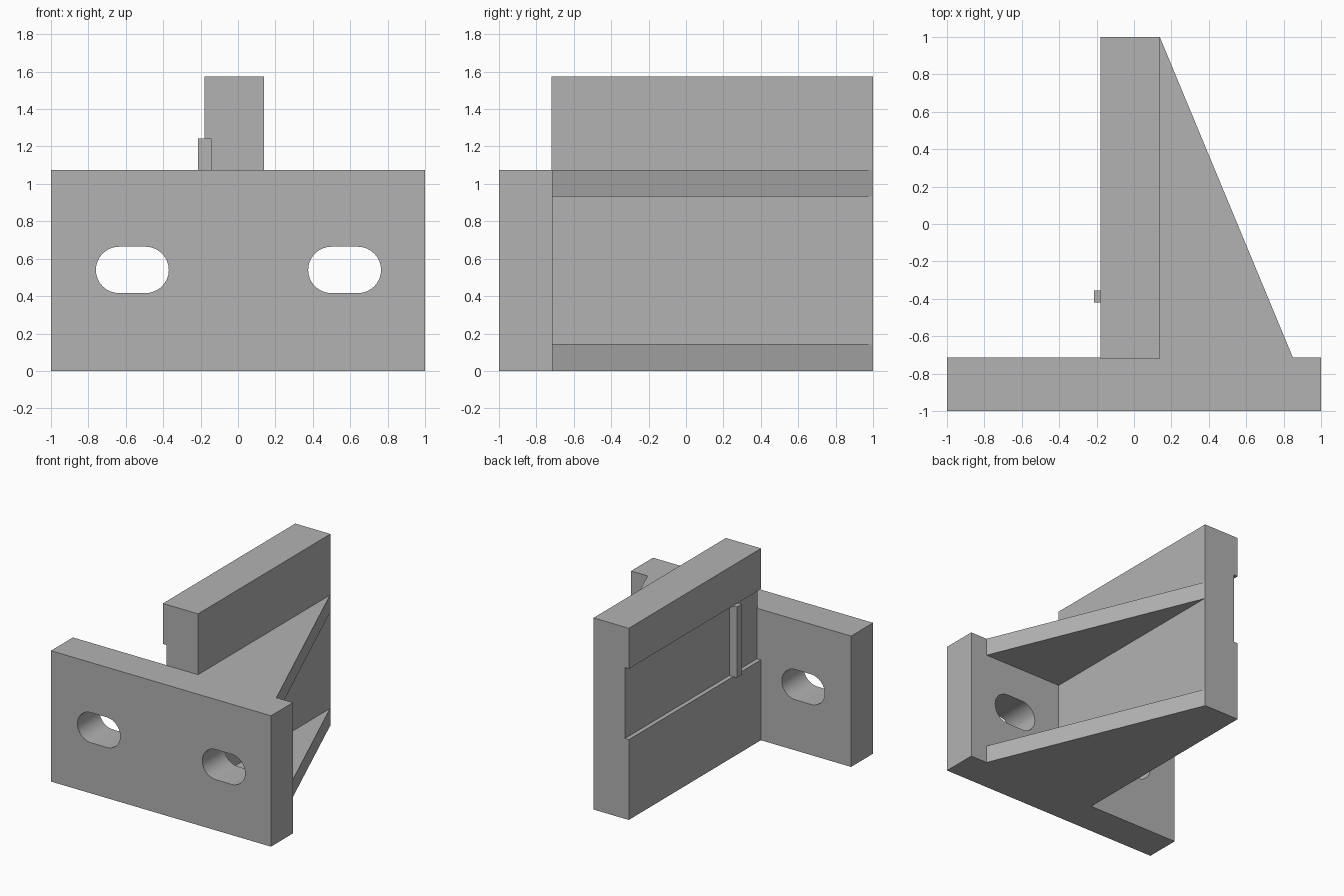
import bpy, bmesh, math

if "Cube" in bpy.data.objects:
    bpy.data.objects.remove(bpy.data.objects["Cube"])

grey = bpy.data.materials.new("plain grey")
grey.diffuse_color = (0.448, 0.448, 0.448, 1)
grey.use_nodes = True
grey.node_tree.nodes["Principled BSDF"].inputs["Base Color"].default_value = grey.diffuse_color


def prism(name, points, low, high, axis="Z"):
    """Extrude an outline along z (points are x, y) or along y (points are x, z)."""
    bm = bmesh.new()
    place = (lambda a, b, h: (a, b, h)) if axis == "Z" else (lambda a, b, h: (a, h, b))
    face = bm.faces.new([bm.verts.new(place(a, b, low)) for a, b in points])
    top = bmesh.ops.extrude_face_region(bm, geom=[face])["geom"]
    for v in top:
        if isinstance(v, bmesh.types.BMVert):
            v.co[2 if axis == "Z" else 1] = high
    bmesh.ops.recalc_face_normals(bm, faces=bm.faces)
    mesh = bpy.data.meshes.new(name)
    bm.to_mesh(mesh)
    bm.free()
    mesh.materials.append(grey)
    ob = bpy.data.objects.new(name, mesh)
    bpy.context.collection.objects.link(ob)
    return ob


def box(name, x0, x1, y0, y1, z0, z1):
    return prism(name, [(x0, y0), (x1, y0), (x1, y1), (x0, y1)], z0, z1)


def combine(target, other, operation):
    """Apply a boolean and remove the used-up part."""
    mod = target.modifiers.new("combine", "BOOLEAN")
    mod.object, mod.operation, mod.solver = other, operation, "EXACT"
    bpy.context.view_layer.objects.active = target
    bpy.ops.object.modifier_apply(modifier=mod.name)
    bpy.data.objects.remove(other, do_unlink=True)


def slot(cx, cz, half, r, steps=16):
    """Rounded slot outline in x, z."""
    pts = []
    for side, start in ((1, -math.pi / 2), (-1, math.pi / 2)):
        for i in range(steps + 1):
            a = start + math.pi * i / steps
            pts.append((cx + side * half + r * math.cos(a), cz + r * math.sin(a)))
    return pts


# Upright plate with a long groove along its left face
upright = box("upright_plate", -0.18, 0.14, -0.718, 1.0, 0, 1.575)
combine(upright, box("groove", -0.3, -0.145, -0.9, 1.2, 0.66, 1.242), "DIFFERENCE")

# Small stop bar standing in the groove
combine(upright, box("stop_bar", -0.214, -0.12, -0.42, -0.355, 0.66, 1.242), "UNION")

# Front mounting plate with two slots
bracket = box("angle_bracket", -1, 1, -1, -0.715, 0, 1.075)
for cx in (-0.565, 0.57):
    combine(bracket, prism("slot", slot(cx, 0.54, 0.071, 0.124), -1.2, -0.5, "Y"), "DIFFERENCE")
combine(bracket, upright, "UNION")

# Triangular gussets, flush with the bottom and top of the front plate
outline = [(0.14, 0.995), (0.85, -0.715), (0.85, -0.76), (0.05, -0.76), (0.05, 0.995)]
for z0, z1 in ((0, 0.143), (0.933, 1.075)):
    combine(bracket, prism("gusset", outline, z0, z1), "UNION")

bpy.ops.object.select_all(action="DESELECT")
bracket.select_set(True)
bpy.context.view_layer.objects.active = bracket
bpy.ops.object.shade_smooth_by_angle(angle=math.radians(20))
